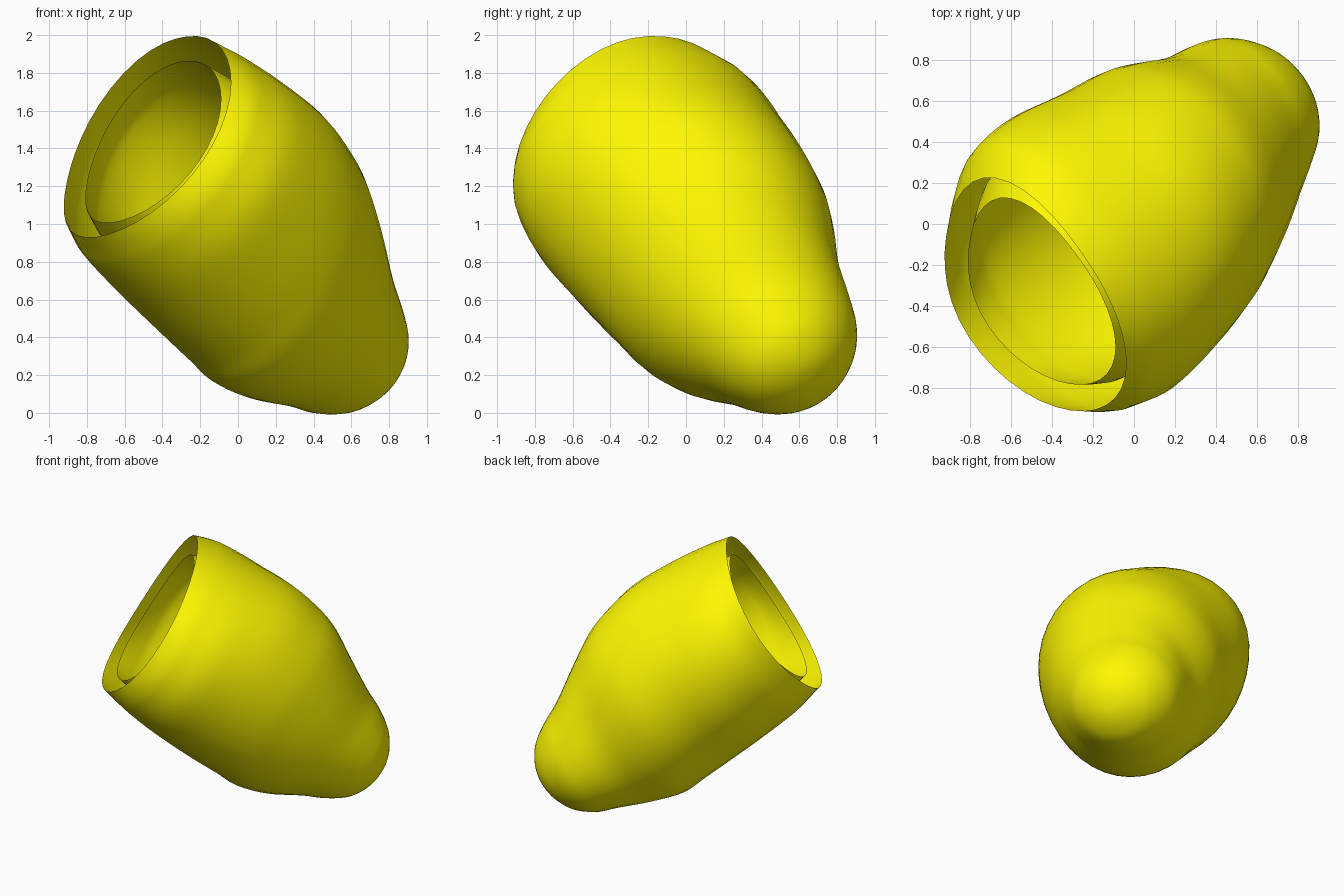
import bpy, bmesh
from math import cos, sin, tau
from mathutils import Vector

if "Cube" in bpy.data.objects:
    bpy.data.objects.remove(bpy.data.objects["Cube"])

# Local frame: rim centre, axis from rim to tip, and two cross directions
RIM = Vector((-0.47, -0.34, 1.46))
D = Vector((0.72, 0.43, -0.54)).normalized()
U = D.cross(Vector((0, 0, 1))).normalized()
V = U.cross(D)
SIDES = 40

# Cross-sections: depth along axis, then extents -U, +U, -V, +V
SECTIONS = [
    (0.00, -0.62, 0.637, -0.66, 0.607), (0.10, -0.715, 0.69, -0.685, 0.625),
    (0.20, -0.77, 0.715, -0.71, 0.64), (0.42, -0.80, 0.73, -0.74, 0.655),
    (0.735, -0.775, 0.66, -0.775, 0.66), (1.00, -0.765, 0.58, -0.795, 0.605),
    (1.18, -0.73, 0.505, -0.81, 0.535), (1.40, -0.67, 0.40, -0.755, 0.395),
    (1.63, -0.65, 0.27, -0.65, 0.24), (1.78, -0.61, 0.18, -0.595, 0.16),
    (1.91, -0.515, 0.09, -0.51, 0.07), (1.985, -0.41, -0.005, -0.41, -0.025),
    (2.025, -0.30, -0.11, -0.31, -0.12), (2.035, -0.205, -0.205, -0.215, -0.215),
]


def smooth(rows, steps=4):
    """Catmull-Rom curve through the section rows."""
    pts = [Vector(r) for r in rows]
    out = []
    for i in range(len(pts) - 1):
        a, b, c, d = pts[max(i - 1, 0)], pts[i], pts[i + 1], pts[min(i + 2, len(pts) - 1)]
        for k in range(steps):
            t = k / steps
            out.append(0.5 * (2 * b + (c - a) * t + (2 * a - 5 * b + 4 * c - d) * t * t
                              + (3 * b - a - 3 * c + d) * t ** 3))
    return out + [pts[-1]]


def section_point(row, a):
    """Point on an elliptical section; the mouth is gently wavy and skewed."""
    t, u0, u1, v0, v1 = row
    near = max(0, 1 - t / 0.5)
    wave = 0.025 + 0.02 * (sin(a) ** 2 - cos(a) ** 2) - 0.035 * cos(a)
    skew = 1 - 0.09 * near * sin(2 * a) * max(0, -cos(a))
    u = (u0 + u1) / 2 + cos(a) * (u1 - u0) / 2 * skew
    v = (v0 + v1) / 2 + sin(a) * (v1 - v0) / 2 * skew
    return RIM + D * (t - wave * near) + U * u + V * v


def shell(name, rows, mat):
    """Open-mouthed cup lofted through the sections, closed at the tip."""
    bm = bmesh.new()
    rows = smooth(rows)
    prev = None
    for row in rows[:-1]:
        ring = [bm.verts.new(section_point(row, tau * i / SIDES)) for i in range(SIDES)]
        if prev:
            for i in range(SIDES):
                j = (i + 1) % SIDES
                bm.faces.new((prev[i], prev[j], ring[j], ring[i]))
        prev = ring
    tip = bm.verts.new(section_point(rows[-1], 0))
    for i in range(SIDES):
        bm.faces.new((prev[i], prev[(i + 1) % SIDES], tip))
    # Normals point away from the axis
    bm.normal_update()
    first = bm.faces[:][0]
    if first.normal.dot(first.calc_center_median() - RIM) < 0:
        bmesh.ops.reverse_faces(bm, faces=bm.faces[:])
    for f in bm.faces:
        f.smooth = True
    me = bpy.data.meshes.new(name)
    bm.to_mesh(me)
    bm.free()
    me.materials.append(mat)
    ob = bpy.data.objects.new(name, me)
    bpy.context.collection.objects.link(ob)
    return ob


def inset(row, k=0.805):
    """Shrink a section about its own centre and recess it for the lining."""
    t, u0, u1, v0, v1 = row
    cu, cv = (u0 + u1) / 2, (v0 + v1) / 2
    return (0.045 + t * 0.91, cu + (u0 - cu) * k, cu + (u1 - cu) * k,
            cv + (v0 - cv) * k, cv + (v1 - cv) * k)


yellow = bpy.data.materials.new("yellow")
yellow.diffuse_color = (1.0, 0.95, 0.0, 1)
yellow.use_nodes = True
yellow.node_tree.nodes["Principled BSDF"].inputs["Base Color"].default_value = yellow.diffuse_color

# Outer skin, and a recessed lining with a gap between them
shell("outer_shell", SECTIONS, yellow)
shell("inner_lining", [inset(r) for r in SECTIONS], yellow)
